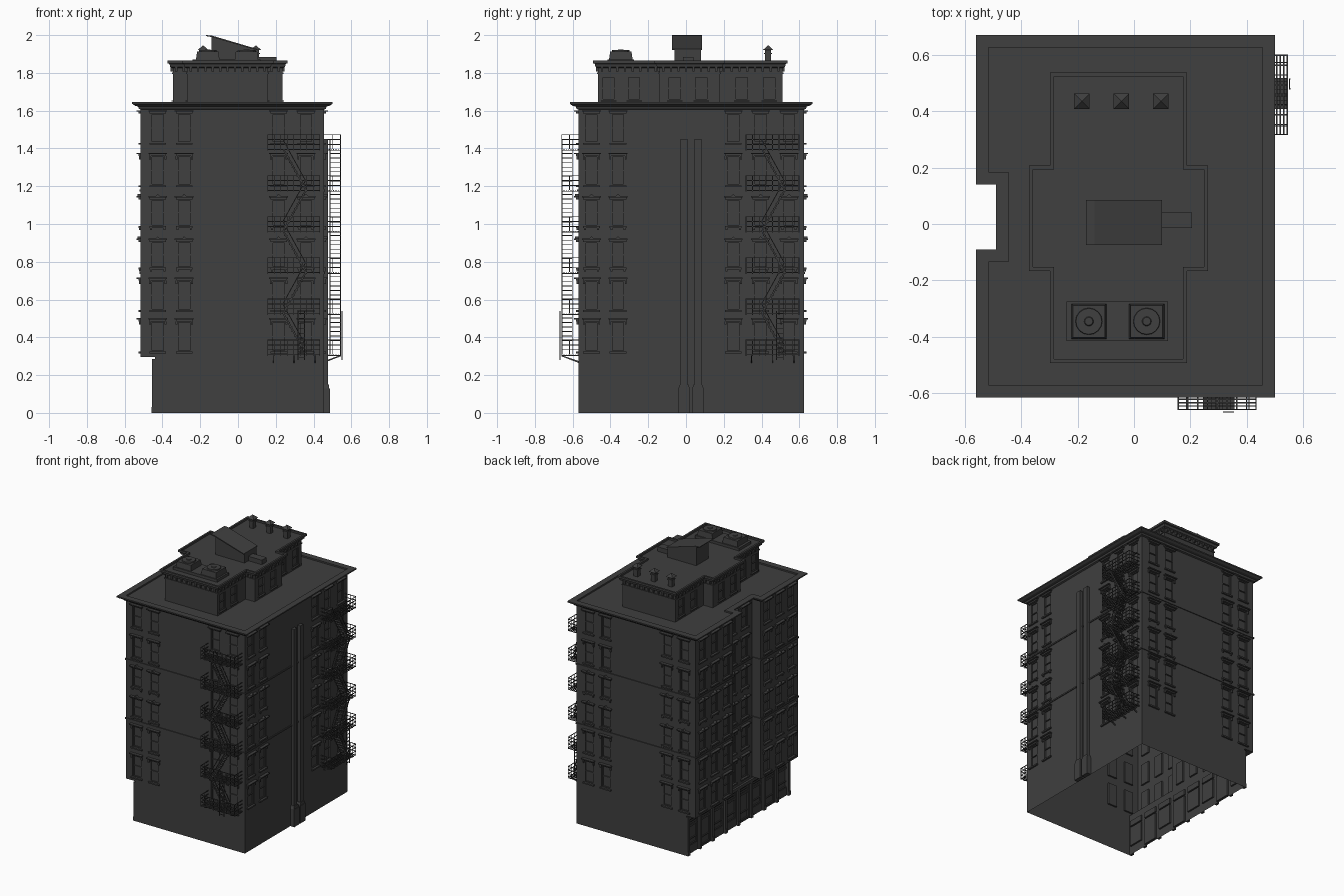
import bpy, bmesh, math
from mathutils import Matrix

if "Cube" in bpy.data.objects:
    bpy.data.objects.remove(bpy.data.objects["Cube"])

parts = {}
def part(name):
    if name not in parts:
        parts[name] = bmesh.new()
    return parts[name]

# A frame maps (u along wall, v up, d outward) to world; outward is right of a->b
def frame(a, b):
    l = math.hypot(b[0] - a[0], b[1] - a[1])
    t = ((b[0] - a[0]) / l, (b[1] - a[1]) / l)
    return a, t, (t[1], -t[0]), l

def pt(F, u, v, d):
    a, t, n, _ = F
    return (a[0] + t[0] * u + n[0] * d, a[1] + t[1] * u + n[1] * d, v)

def prism(name, F, poly, d0, d1):
    bm = part(name)
    back = [bm.verts.new(pt(F, u, v, d0)) for u, v in poly]
    front = [bm.verts.new(pt(F, u, v, d1)) for u, v in poly]
    bm.faces.new(front)
    bm.faces.new(back[::-1])
    for i in range(len(poly)):
        j = (i + 1) % len(poly)
        bm.faces.new((back[i], back[j], front[j], front[i]))

def box(name, F, u0, u1, v0, v1, d0, d1):
    prism(name, F, [(u0, v0), (u1, v0), (u1, v1), (u0, v1)], d0, d1)

WORLD = frame((0, 0), (1, 0))
def block(name, x0, x1, y0, y1, z0, z1):
    box(name, WORLD, x0, x1, z0, z1, -y1, -y0)

# Wall sheet with recessed openings
def wall(name, F, z0, z1, wins, depth=0.012):
    bm = part(name)
    us = sorted({0, F[3], *[w[0] for w in wins], *[w[1] for w in wins]})
    vs = sorted({z0, z1, *[w[2] for w in wins], *[w[3] for w in wins]})
    quad = lambda pts: bm.faces.new([bm.verts.new(pt(F, *p)) for p in pts])
    for u0, u1 in zip(us, us[1:]):
        for v0, v1 in zip(vs, vs[1:]):
            c, e = (u0 + u1) / 2, (v0 + v1) / 2
            if not any(w[0] < c < w[1] and w[2] < e < w[3] for w in wins):
                quad([(u0, v0, 0), (u1, v0, 0), (u1, v1, 0), (u0, v1, 0)])
    for u0, u1, v0, v1 in wins:
        c = [(u0, v0), (u1, v0), (u1, v1), (u0, v1)]
        quad([(*p, -depth) for p in c])
        for i in range(4):
            p, q = c[i], c[(i + 1) % 4]
            quad([(*p, 0), (*q, 0), (*q, -depth), (*p, -depth)])

# Mitred moulding swept round an outline, optionally capped as a roof deck
def moulding(name, outline, levels, cap=False):
    bm, n, rings = part(name), len(outline), []
    for off, z in levels:
        ring = []
        for i, p in enumerate(outline):
            f, g = frame(outline[i - 1], p)[2], frame(p, outline[(i + 1) % n])[2]
            ring.append(bm.verts.new((p[0] + (f[0] + g[0]) * off, p[1] + (f[1] + g[1]) * off, z)))
        rings.append(ring)
    for r, s in zip(rings, rings[1:]):
        for i in range(n):
            j = (i + 1) % n
            bm.faces.new((r[i], r[j], s[j], s[i]))
    if cap:
        bm.faces.new(rings[-1])

def edges(outline):
    return [frame(p, outline[(i + 1) % len(outline)]) for i, p in enumerate(outline)]

# Sash frame filling an opening
def sash(F, u0, u1, v0, v1, w=0.006, mid=0.5):
    n, m = "window_frames", v0 + (v1 - v0) * mid
    box(n, F, u0, u0 + w, v0, v1, -0.012, -0.003)
    box(n, F, u1 - w, u1, v0, v1, -0.012, -0.003)
    box(n, F, u0 + w, u1 - w, v0, v0 + w, -0.012, -0.004)
    box(n, F, u0 + w, u1 - w, v1 - w, v1, -0.012, -0.004)
    box(n, F, u0 + w, u1 - w, m - w / 2, m + w / 2, -0.012, -0.005)

# Main walls
main = [(-.515, -.57), (.455, -.57), (.455, .625), (-.515, .625),
        (-.515, .185), (-.445, .185), (-.445, -.135), (-.515, -.135)]
columns = [(.09, .23, .73, .875), (.07, .21, .82, .965, 1.115), (.10, .24, .74, .88),
           (.08, .22, .36), (), (.09, .23), (), (.075, .215, .355)]
rows = [(.325, .485), (.545, .70), (.77, .905), (.99, 1.13), (1.205, 1.36), (1.43, 1.585)]
HW = 0.036
for F, cols in zip(edges(main), columns):
    wall("main_walls", F, .30, 1.62, [(c - HW, c + HW, a, b) for c in cols for a, b in rows])
    for c in cols:
        for k, (a, b) in enumerate(rows):
            sash(F, c - HW, c + HW, a, b)
            box("window_sills", F, c - .044, c + .044, a - .010, a, 0, .012)
            box("window_hoods", F, c - .044, c + .044, b, b + .010, 0, .012)
            box("window_hoods", F, c - .050, c + .050, b + .010, b + .017, 0, .022)
            if k in (0, 1, 4):      # scroll brackets
                for s in (-.041, .041):
                    box("window_hoods", F, c + s - .005, c + s + .005, b - .018, b, 0, .010)
            if k in (2, 3):         # keystone and sill corbels
                prism("window_hoods", F, [(c - .012, b + .017), (c + .012, b + .017), (c, b + .030)], 0, .018)
                for s in (-.035, .035):
                    box("window_sills", F, c + s - .005, c + s + .005, a - .022, a - .010, 0, .009)

# String courses and main cornice with sunken roof deck
for z in (.735, 1.172):
    moulding("string_courses", main, [(0, z), (.006, z), (.006, z + .010), (0, z + .010)])
moulding("main_cornice_and_roof", main,
         [(0, 1.605), (.010, 1.610), (.014, 1.622), (.030, 1.626), (.045, 1.636), (.045, 1.645),
          (0, 1.645), (0, 1.634)], cap=True)

# Ground floor, hollow below, with storefront on the left side
base = [(-.44, -.57), (.455, -.57), (.455, .625), (-.44, .625)]
B = edges(base)
for F in B[:3]:
    wall("base_walls", F, 0, .30, [])
F, n = B[3], 8
bay, wins = B[3][3] / n, []
for i in range(n):
    u0, u1 = i * bay + .018, (i + 1) * bay - .018
    wins.append((u0, u1, .008 if i in (1, 4, 6) else .06, .20))
    wins.append((u0, u1, .21, .25))
wall("base_walls", F, 0, .30, wins)
for i, w in enumerate(wins):
    sash(F, *w, w=.007, mid=.30 if i % 2 == 0 else .5)
for i in range(n + 1):
    u = min(max(i * bay, .012), F[3] - .012)
    box("storefront_pilasters", F, u - .012, u + .012, 0, .28, 0, .014)
    box("storefront_pilasters", F, u - .012, u + .012, 0, .03, .014, .017)
box("storefront_fascia", F, 0, F[3], .262, .285, 0, .015)
for y0, y1 in ((-.57, -.135), (.185, .625)):
    block("overhang_soffit", -.515, -.44, y0, y1, .295, .305)

# Penthouse
pent = [(-.27, -.465), (.16, -.465), (.16, -.14), (.235, -.14), (.235, .18), (.16, .18),
        (.16, .51), (-.27, .51), (-.27, .18), (-.345, .18), (-.345, -.14), (-.27, -.14)]
pcols = {1: (.055, .19), 3: (.08, .22), 5: (.115, .26), 7: (.07, .215), 9: (.10, .24), 11: (.135, .27)}
shift = {7: 7, 8: 8}
for F in edges(pent):
    i = edges(pent).index(F)
    # windows belong to the long faces looking right and left
    key = i if F[2][0] > .5 else {7: 7, 9: 9, 11: 11}.get(i)
    cols = pcols.get(key, ()) if abs(F[2][0]) > .5 else ()
    wall("penthouse_walls", F, 1.63, 1.83, [(c - .036, c + .036, 1.655, 1.782) for c in cols])
    for c in cols:
        sash(F, c - .036, c + .036, 1.655, 1.782)
        box("window_sills", F, c - .041, c + .041, 1.648, 1.655, 0, .008)
    m = max(1, round(F[3] / .04))
    for k in range(m):
        u = (k + .5) * F[3] / m
        prism("penthouse_dentils", F, [(u - .006, 1.808), (u + .006, 1.808), (u + .006, 1.835), (u - .006, 1.835)], 0, .012)
moulding("penthouse_band", pent, [(0, 1.795), (.005, 1.795), (.005, 1.802), (0, 1.802)])
moulding("penthouse_cornice_and_roof", pent,
         [(0, 1.825), (.014, 1.832), (.018, 1.848), (.027, 1.851), (.027, 1.866), (.013, 1.866), (.013, 1.852)], cap=True)

# Sloped stair bulkhead and duct
prism("stair_bulkhead", WORLD, [(-.14, 1.85), (.095, 1.85), (.095, 1.922), (-.14, 1.992)], -.08, .06)
prism("bulkhead_roof", WORLD, [(-.17, 1.995), (-.14, 1.99), (.10, 1.92), (.10, 1.927), (-.14, 1.998), (-.17, 2.0)], -.085, .075)
block("bulkhead_duct", .095, .205, -.015, .04, 1.85, 1.885)

# Cooling units on a tray
def cone(name, x, y, z, r1, r2, h, seg=16, turn=0):
    bmesh.ops.create_cone(part(name), cap_ends=True, segments=seg, radius1=r1, radius2=r2, depth=h,
        matrix=Matrix.Translation((x, y, z + h / 2)) @ Matrix.Rotation(turn, 4, 'Z'))
block("cooling_tray", -.24, .12, -.415, -.275, 1.85, 1.872)
for x in (-.16, .045):
    cone("cooling_units", x, -.345, 1.872, .088, .080, .040, 4, math.pi / 4)
    cone("cooling_fans", x, -.345, 1.910, .048, .046, .010)
    cone("cooling_fans", x, -.345, 1.918, .018, .014, .006)

# Chimney vents with pyramid caps
for x in (-.185, -.045, .095):
    block("roof_vents", x - .016, x + .016, .419, .451, 1.85, 1.922)
    block("roof_vents", x - .021, x + .021, .414, .456, 1.90, 1.906)
    cone("vent_caps", x, .435, 1.922, .038, .001, .024, 4, math.pi / 4)

# Twin flues on the right wall
R = edges(main)[1]
for y in (-.010, .063):
    u = y + .57
    box("flues", R, u - .018, u + .018, .13, 1.45, 0, .022)
    box("flue_bases", R, u - .030, u + .030, 0, .13, 0, .032)
    prism("flue_bases", R, [(u - .030, .13), (u + .030, .13), (u + .022, .15), (u - .022, .15)], 0, .028)

# Fire escapes
def fire_escape(F, u0, u1, name):
    zs, t, D, mid = [.31, .527, .745, .963, 1.18, 1.397], .004, .09, (u0 + u1) / 2
    for k, z in enumerate(zs):
        for i in range(8):
            d = i * (D - t) / 7
            box(name, F, u0, u1, z - t, z, d, d + t)
        for i in range(9):
            u = u0 + i * (u1 - u0 - t) / 8
            box(name, F, u, u + t, z - .009, z - t, 0, D)
            box(name, F, u, u + t, z - .009, z + .078, D - t, D)
        for h in (.026, .052, .078):
            box(name, F, u0, u1, z + h - t, z + h, D - t, D)
            for u in (u0, u1 - t):
                box(name, F, u, u + t, z + h - t, z + h, 0, D)
        for u in (u0, u1 - t):
            box(name, F, u, u + t, z, z + .078, D / 2, D / 2 + t)
        if k + 1 < len(zs):       # zigzag stair flight
            z1, s = zs[k + 1], 1 if k % 2 else -1
            a, b = mid - .06 * s, mid + .06 * s
            for d in (.030, .085):
                for lift in (0, .05):
                    w = .010 if lift == 0 else .005
                    prism(name, F, [(a, z + lift), (a + w, z + lift), (b + w, z1 + lift), (b, z1 + lift)], d, d + t)
            for i in range(1, 9):
                f = i / 9
                u, v = a + (b - a) * f, z + (z1 - z) * f
                box(name, F, u - .004, u + .014, v - .002, v + .002, .03, .089)
    for u in (u0 + .03, mid, u1 - .03):     # brackets under lowest landing
        prism(name, F=(pt(F, u, 0, 0)[:2], F[2], F[1], 0), poly=[(0, .265), (D, .300), (D, .306), (0, .275)], d0=0, d1=t)
    for u in (mid + .02, mid + .055):       # drop ladder
        box(name, F, u, u + t, .28, .54, D + .004, D + .009)
    for i in range(10):
        box(name, F, mid + .02, mid + .059, .29 + i * .026, .294 + i * .026, D + .004, D + .008)
fire_escape(edges(main)[0], .155 + .515, .435 + .515, "front_fire_escape")
fire_escape(R, .315 + .57, .60 + .57, "right_fire_escape")

# Finish meshes in dark grey
mat = bpy.data.materials.new("dark_grey")
mat.diffuse_color = (.05, .05, .05, 1)
mat.use_nodes = True
mat.node_tree.nodes["Principled BSDF"].inputs["Base Color"].default_value = mat.diffuse_color
for name, bm in parts.items():
    bmesh.ops.remove_doubles(bm, verts=bm.verts, dist=1e-6) if "walls" in name else None
    me = bpy.data.meshes.new(name)
    bm.to_mesh(me)
    bm.free()
    me.materials.append(mat)
    bpy.context.collection.objects.link(bpy.data.objects.new(name, me))
